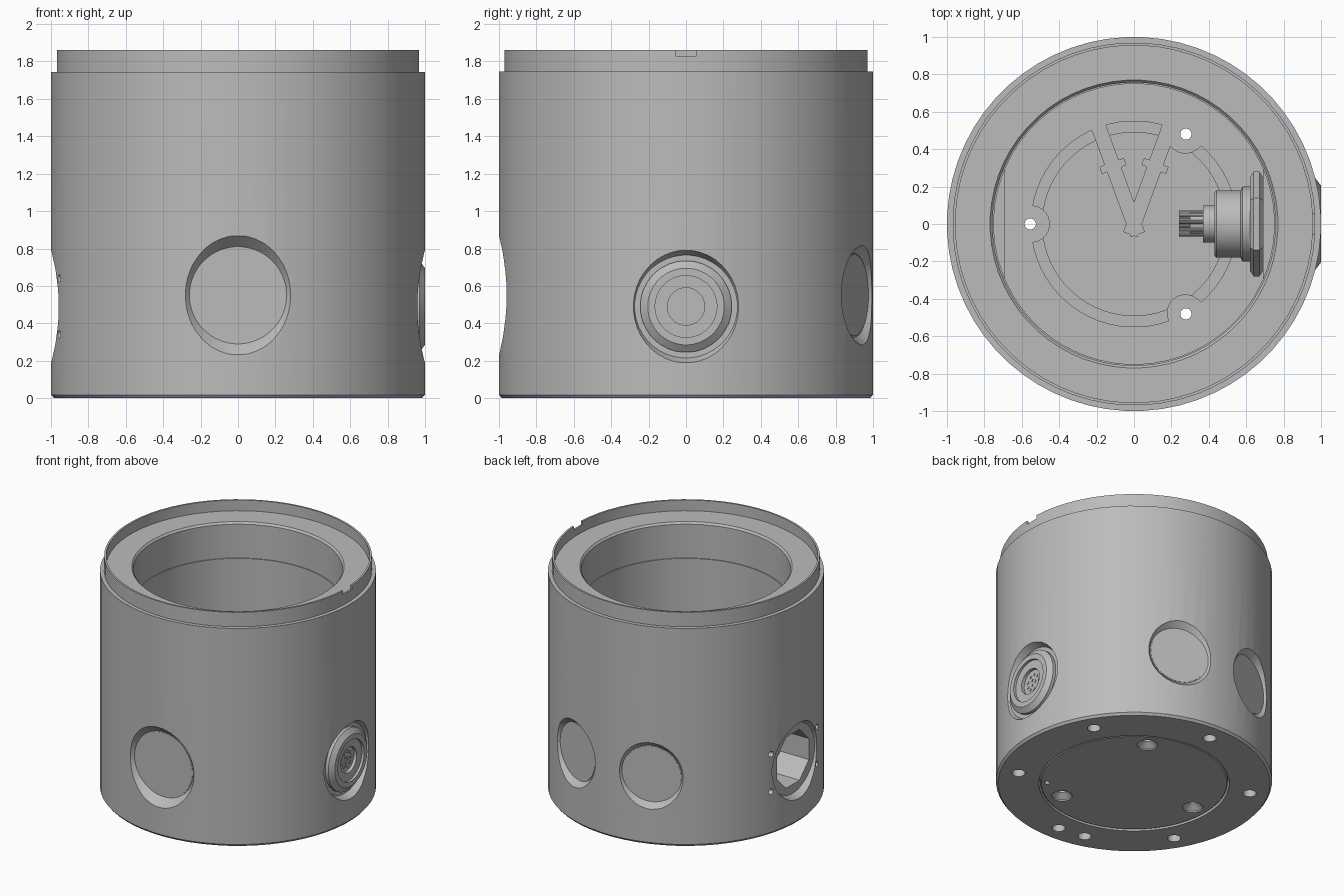
import bpy, bmesh
from math import radians, cos, sin, pi
from mathutils import Matrix

if "Cube" in bpy.data.objects:
    bpy.data.objects.remove(bpy.data.objects["Cube"])

GRAY = (0.5, 0.5, 0.5, 1)
metal = bpy.data.materials.new("gray_metal")
metal.use_nodes = True
metal.diffuse_color = GRAY
metal.node_tree.nodes["Principled BSDF"].inputs["Base Color"].default_value = GRAY


def finish(name, bm, matrix=None):
    bmesh.ops.remove_doubles(bm, verts=bm.verts, dist=1e-5)
    bmesh.ops.recalc_face_normals(bm, faces=bm.faces)
    if matrix:
        bm.transform(matrix)
    mesh = bpy.data.meshes.new(name)
    bm.to_mesh(mesh)
    bm.free()
    mesh.materials.append(metal)
    obj = bpy.data.objects.new(name, mesh)
    bpy.context.collection.objects.link(obj)
    return obj


def lathe(name, profile, segs=48, matrix=None):
    """Closed (radius, height) profile turned about z."""
    bm = bmesh.new()
    rings = [[bm.verts.new((r * cos(2 * pi * (i + .5) / segs),
                            r * sin(2 * pi * (i + .5) / segs), h))
              for i in range(segs)] for r, h in profile]
    for k, (low, high) in enumerate(zip(rings, rings[1:] + rings[:1])):
        if profile[k][0] == 0 and profile[(k + 1) % len(profile)][0] == 0:
            continue
        for i in range(segs):
            j = (i + 1) % segs
            bm.faces.new((low[i], low[j], high[j], high[i]))
    return finish(name, bm, matrix)


def rod(name, r, low, high, segs=24, matrix=None):
    return lathe(name, [(0, low), (r, low), (r, high), (0, high)], segs, matrix)


def box(name, low, high, matrix=None):
    bm = bmesh.new()
    bmesh.ops.create_cube(bm, size=1)
    for v in bm.verts:
        v.co = [a if c < 0 else b for c, a, b in zip(v.co, low, high)]
    return finish(name, bm, matrix)


def outward(deg, z, offset=0, lift=0):
    """Local z points out of the wall at this azimuth."""
    return (Matrix.Rotation(radians(deg), 4, 'Z') @ Matrix.Translation((0, offset, z + lift))
            @ Matrix.Rotation(pi / 2, 4, 'Y'))


def spot(deg, r):
    return Matrix.Translation((r * cos(radians(deg)), r * sin(radians(deg)), 0))


def cut(target, cutters):
    for c in cutters:
        mod = target.modifiers.new("cut", 'BOOLEAN')
        mod.operation, mod.solver, mod.object = 'DIFFERENCE', 'EXACT', c
        bpy.context.view_layer.objects.active = target
        bpy.ops.object.modifier_apply(modifier=mod.name)


FLOOR, PORT_Z, WINDOW_Z = .14, .49, .55
SCREWS = (60, 180, 300)

# Housing: outer shell, stepped rim, inner bore and floor ledge
housing = lathe("housing", [
    (.69, 0), (.985, 0), (1, .018), (1, 1.745), (.97, 1.745), (.97, 1.86),
    (.955, 1.86), (.955, 1.775), (.77, 1.775), (.757, 1.76), (.757, 1.49),
    (.75, 1.49), (.75, FLOOR), (.55, FLOOR), (.55, .075), (.69, .075)], 64)

# Bottom cover with a shallow well inside
cover = lathe("bottom_cover", [
    (0, .004), (.672, .004), (.68, .012), (.68, .075), (.55, .075),
    (.55, .12), (.49, .12), (.49, .07), (0, .07)], 64)

# Screw bosses around the floor opening
bosses = [rod("screw_boss", .1, .06, FLOOR, 24, spot(a, .55)) for a in SCREWS]

# Flat mounting pads behind both side ports
pads = [box("port_pad", (.69, -.3, .12), (.78, .3, .85),
            Matrix.Rotation(radians(a), 4, 'Z')) for a in (0, 180)]

# Window recesses and side ports
recesses = []
for azimuth, r, depth in ((-90, .26, .935), (70, .225, .955), (110, .225, .955)):
    recesses.append(lathe("recess_cutter", [
        (0, depth), (r, depth), (r + (1.1 - depth) * .92, 1.1), (0, 1.1)],
        48, outward(azimuth, WINDOW_Z)))
    rod("window_disc", r - .006, depth - .01, depth + .003, 48, outward(azimuth, WINDOW_Z))
for azimuth in (0, 180):
    recesses.append(lathe("port_cutter", [(0, .945), (.275, .945), (.35, 1.1), (0, 1.1)],
                          40, outward(azimuth, PORT_Z)))
bores = [rod("bore_cutter", .2, .5, 1.1, 24, outward(0, PORT_Z)),
         rod("bore_cutter", .22, .5, 1.1, 8, outward(180, PORT_Z))]
port_holes = [rod("port_hole_cutter", .022, .86, 1.1, 12, outward(180, PORT_Z, y, z))
              for y in (-.29, .29) for z in (-.15, .15)]

# Holes in the underside
base_holes = [lathe("base_hole_cutter", [(0, -.1), (.048, -.1), (.048, .1), (0, .13)],
                    20, spot(a, .85)) for a in (30, 90, 150, 210, 255, 270, 330)]
screw_holes = [lathe("screw_cutter", [(0, -.1), (.075, -.1), (.075, .015), (.03, .05),
                                      (.03, .3), (0, .3)], 24, spot(a, .555)) for a in SCREWS]
pin_hole = rod("pin_hole_cutter", .02, -.1, .04, 12, spot(-40, .63))
notch = box("notch_cutter", (.9, -.055, 1.83), (1.1, .055, 1.95))

cut(housing, recesses + bores + port_holes + base_holes + screw_holes + [notch])
cut(cover, screw_holes + [pin_hole])
for boss, hole in zip(bosses, screw_holes):
    cut(boss, [hole])
for pad, bore in zip(pads, bores):
    cut(pad, [bore])
for c in recesses + bores + port_holes + base_holes + screw_holes + [pin_hole, notch]:
    bpy.data.objects.remove(c)

# Two low ribs meeting in a V on the floor, each with a cross tab
for azimuth in (70, 110):
    turn = Matrix.Rotation(radians(azimuth), 4, 'Z')
    box("floor_rib", (-.06, -.04, .06), (.745, .04, FLOOR + .004), turn)
    box("rib_tab", (.31, -.07, .06), (.35, .07, FLOOR), turn)

# Round connector through the +x port
axis = outward(0, PORT_Z)
lathe("connector_body", [
    (0, .37), (.1, .37), (.1, .43), (.17, .43), (.18, .44), (.18, .57), (.2, .58),
    (.2, .945), (.245, .945), (.245, .97), (.205, 1), (.165, 1), (.165, .98),
    (.1, .98), (.1, .955), (0, .955)], 40, axis)
lathe("connector_nut", [(.18, .62), (.25, .62), (.28, .64), (.28, .67), (.25, .69),
                        (.18, .69)], 6, axis)
rod("pin_base", .062, .3, .38, 24, axis)
for count, radius in ((9, .06), (3, .022)):
    for i in range(count):
        a = 2 * pi * i / count
        place = outward(0, PORT_Z, radius * cos(a), radius * sin(a))
        rod("contact_pin", .011, .24, .38, 10, place)
        rod("contact_socket", .012, .95, .961, 10, place)

# Smooth curved walls, keep sharp edges
bpy.ops.object.select_all(action='DESELECT')
for obj in bpy.context.scene.objects:
    if obj.type == 'MESH' and metal.name in obj.data.materials:
        obj.select_set(True)
        bpy.context.view_layer.objects.active = obj
bpy.ops.object.shade_smooth_by_angle(angle=radians(30))
